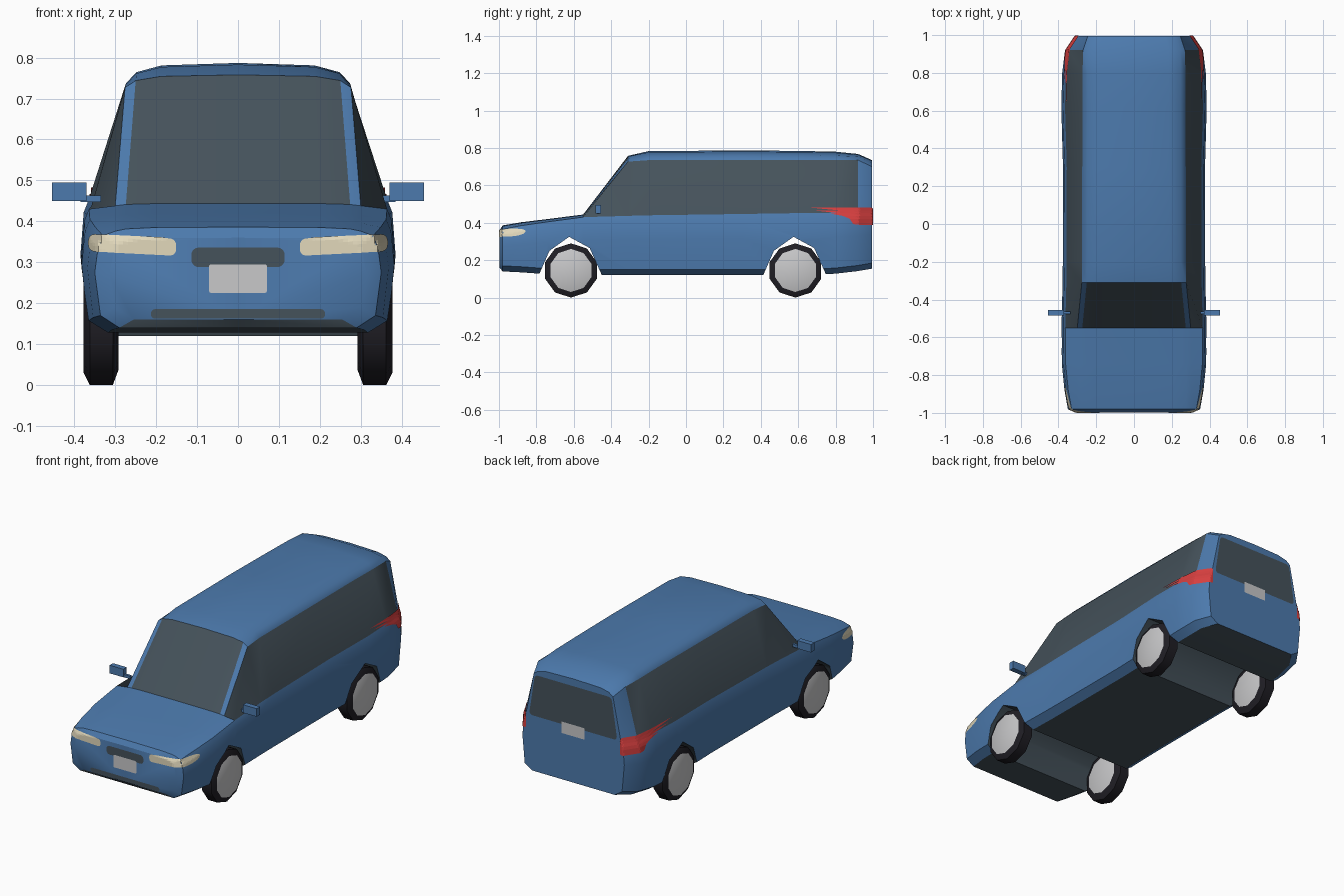
import bpy, bmesh, math
from mathutils import Vector
from mathutils.bvhtree import BVHTree

default = bpy.data.objects.get("Cube")
if default:
    bpy.data.objects.remove(default, do_unlink=True)


def material(name, rgb):
    mat = bpy.data.materials.new(name)
    mat.use_nodes = True
    mat.diffuse_color = (*rgb, 1)
    mat.node_tree.nodes["Principled BSDF"].inputs["Base Color"].default_value = (*rgb, 1)
    return mat


BLUE = material("body blue", (.073, .195, .42))
GLASS = material("dark glass", (.06, .085, .105))
TYRE = material("tyre black", (.014, .013, .018))
SILVER = material("light grey", (.58, .58, .59))
CREAM = material("headlight cream", (.76, .69, .5))
RED = material("tail light red", (.68, .05, .05))


def add_object(name, bm, mats, angle=None):
    bmesh.ops.recalc_face_normals(bm, faces=bm.faces)
    mesh = bpy.data.meshes.new(name)
    bm.to_mesh(mesh)
    obj = bpy.data.objects.new(name, mesh)
    bpy.context.collection.objects.link(obj)
    for mat in mats:
        mesh.materials.append(mat)
    if angle:
        smooth(obj, angle)
    return obj


def smooth(obj, angle):
    bpy.ops.object.select_all(action="DESELECT")
    obj.select_set(True)
    bpy.context.view_layer.objects.active = obj
    bpy.ops.object.shade_smooth_by_angle(angle=math.radians(angle))


# Body stations: y, half width, floor, belt line, shoulder x, shoulder z, crown z
stations = [
    (-.997, .315, .16, .345, .28, .35, .36),
    (-.98, .35, .14, .365, .30, .376, .386),
    (-.88, .368, .135, .385, .305, .395, .403),
    (-.74, .382, .125, .405, .305, .413, .42),
    (-.55, .384, .12, .43, .30, .438, .444),
    (-.31, .378, .12, .437, .276, .727, .758),
    (-.20, .377, .12, .44, .274, .735, .783),
    (.30, .376, .12, .447, .274, .737, .787),
    (.62, .385, .12, .452, .272, .737, .784),
    (.80, .38, .128, .454, .272, .735, .78),
    (.92, .365, .142, .456, .27, .735, .768),
    (.995, .315, .155, .458, .245, .70, .735),
]


def half_section(w, floor, belt, sx, sz, top):
    return [(0, floor), (w - .06, floor), (w - .014, floor + .03),
            (w, floor * .4 + belt * .6), (w - .008, belt - .03), (w - .02, belt),
            (sx, sz), (sx - .026, sz + (top - sz) * .55),
            (sx * .68, sz + (top - sz) * .88), (0, top)]


def build_body():
    bm = bmesh.new()
    rings = []
    for y, *dims in stations:
        half = half_section(*dims)
        full = half + [(-x, z) for x, z in half[-2:0:-1]]
        rings.append([bm.verts.new((x, y, z)) for x, z in full])
    count = len(rings[0])
    last = len(half) - 1
    for i in range(len(rings) - 1):
        y = stations[i][0]
        for j in range(count):
            k = (j + 1) % count
            face = bm.faces.new((rings[i][j], rings[i][k], rings[i + 1][k], rings[i + 1][j]))
            band = j if j < last else count - 1 - j
            side_window = band == 5 and -.6 < y < .9
            windscreen = band >= 7 and -.6 < y < -.4
            if band == 0 or side_window or windscreen:
                face.material_index = 1
    bm.faces.new(rings[0])
    bm.faces.new(rings[-1])
    bmesh.ops.recalc_face_normals(bm, faces=bm.faces)
    return bm


body_bm = build_body()
surface = BVHTree.FromBMesh(body_bm)
body = add_object("body", body_bm, [BLUE, GLASS])

# Wheel arches cut straight across the body
arch = [(-.172, .05), (-.172, .12), (-.115, .25), (-.01, .325), (.10, .265), (.165, .12), (.165, .05)]
FRONT_AXLE, REAR_AXLE = -.615, .585
cut_bm = bmesh.new()
for axle in (FRONT_AXLE, REAR_AXLE):
    ends = [[cut_bm.verts.new((x, axle + y, z)) for y, z in arch] for x in (-.6, .6)]
    for a in range(len(arch)):
        b = (a + 1) % len(arch)
        cut_bm.faces.new((ends[0][a], ends[0][b], ends[1][b], ends[1][a]))
    for end in ends:
        cut_bm.faces.new(end)
for face in cut_bm.faces:
    face.material_index = 1
cutter = add_object("arch_cutter", cut_bm, [BLUE, GLASS])
cutter.hide_render = True
cut = body.modifiers.new("arches", "BOOLEAN")
cut.operation, cut.solver, cut.object = "DIFFERENCE", "EXACT", cutter
evaluated = body.evaluated_get(bpy.context.evaluated_depsgraph_get())
cut_mesh = bpy.data.meshes.new_from_object(evaluated)
body.modifiers.clear()
body.data = cut_mesh
bpy.data.objects.remove(cutter, do_unlink=True)
smooth(body, 32)


# Rounded plate laid on the front (facing -1) or rear (facing 1) of the body
def plate(name, mat, facing, cx, cz, w, h, radius, taper=0, lift=.004, slope=0):
    bm = bmesh.new()
    columns, rows = 28, 6
    grid = []
    for i in range(columns + 1):
        u = -math.cos(math.pi * i / columns) * w
        inset = max(0, abs(u) - (w - radius))
        tall = h - radius + math.sqrt(max(0, radius ** 2 - inset ** 2))
        line = []
        for j in range(rows + 1):
            v = (2 * j / rows - 1) * tall
            x = cx + u * (1 - taper * v / h)
            z = cz + v + slope * u
            hit, normal, _, _ = surface.ray_cast(Vector((x, facing * 2, z)), Vector((0, -facing, 0)))
            line.append(bm.verts.new(hit + normal * lift) if hit else None)
        grid.append(line)
    for i in range(columns):
        for j in range(rows):
            quad = (grid[i][j], grid[i + 1][j], grid[i + 1][j + 1], grid[i][j + 1])
            if all(quad):
                bm.faces.new(quad if facing < 0 else quad[::-1])
    mesh = bpy.data.meshes.new(name)
    bm.to_mesh(mesh)
    mesh.materials.append(mat)
    obj = bpy.data.objects.new(name, mesh)
    bpy.context.collection.objects.link(obj)


plate("upper_grille", GLASS, -1, 0, .312, .114, .024, .018, lift=.002)
plate("lower_grille", GLASS, -1, 0, .174, .213, .012, .011, lift=.002)
plate("front_number_plate", SILVER, -1, 0, .26, .071, .035, .006, lift=.003)
plate("rear_window", GLASS, 1, 0, .58, .255, .115, .02, taper=.07, lift=.002)
plate("rear_number_plate", SILVER, 1, 0, .447, .072, .032, .004, lift=.003)
for side, label in ((1, "left"), (-1, "right")):
    plate(label + "_headlight", CREAM, -1, side * .257, .342, .106, .021, .016,
          lift=.003, slope=side * .05)
    plate(label + "_tail_light", RED, 1, side * .327, .435, .036, .046, .006, lift=.004)


# Wheels: a turned tyre with flat hub discs
def wheel(name, side, axle):
    bm = bmesh.new()
    sides, centre = 10, .145
    profile = [(.292, .108), (.306, .145), (.362, .145), (.377, .115)]
    rings = []
    for x, r in profile:
        angles = [2 * math.pi * n / sides for n in range(sides)]
        rings.append([bm.verts.new((side * x, axle + r * math.sin(a), centre - r * math.cos(a)))
                      for a in angles])
    for a, b in zip(rings, rings[1:]):
        for n in range(sides):
            m = (n + 1) % sides
            bm.faces.new((a[n], a[m], b[m], b[n]))
    for cap in (rings[0], rings[-1]):
        bm.faces.new(cap).material_index = 1
    add_object(name, bm, [TYRE, SILVER], 40)


def box(name, mat, low, high):
    bm = bmesh.new()
    bmesh.ops.create_cube(bm, size=1)
    for v in bm.verts:
        v.co = [lo if c < 0 else hi for c, lo, hi in zip(v.co, low, high)]
    add_object(name, bm, [mat])


# Wheels and door mirrors on both sides
for side, label in ((1, "left"), (-1, "right")):
    wheel(label + "_front_wheel", side, FRONT_AXLE)
    wheel(label + "_rear_wheel", side, REAR_AXLE)
    near, far = sorted((side * .37, side * .455))
    box(label + "_mirror", BLUE, (near, -.485, .45), (far, -.455, .495))
    near, far = sorted((side * .335, side * .385))
    box(label + "_mirror_stalk", BLUE, (near, -.477, .447), (far, -.463, .463))
